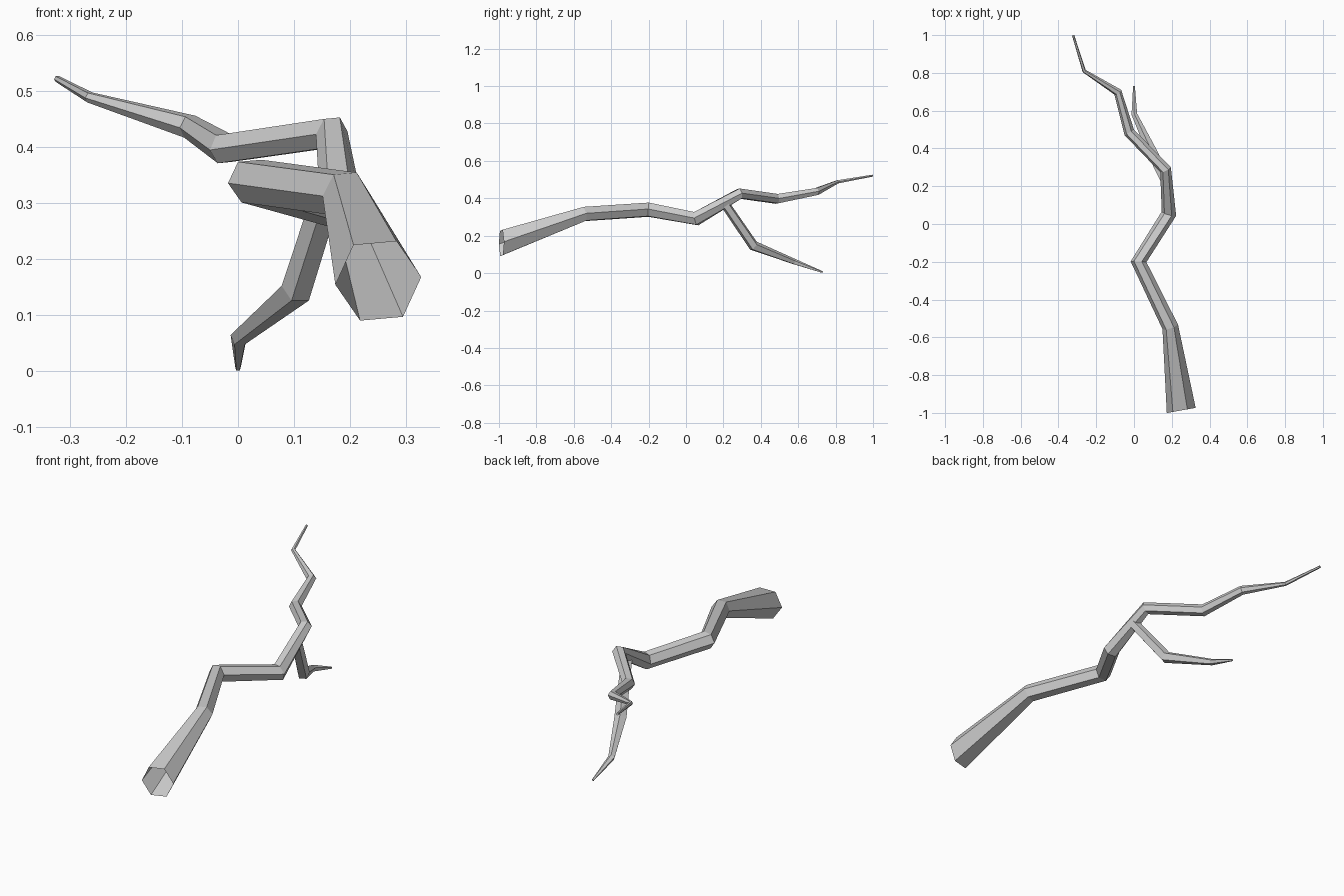
import bpy, bmesh
from math import cos, sin, radians, pi
from mathutils import Vector

if "Cube" in bpy.data.objects:
    bpy.data.objects.remove(bpy.data.objects["Cube"])


def limb(name, rings, sides, turn, first_normal=None, open_start=False):
    """Faceted tube through (x, y, z, radius) rings, mitred at each bend."""
    bm = bmesh.new()
    pts = [Vector(r[:3]) for r in rings]
    dirs = [(b - a).normalized() for a, b in zip(pts, pts[1:])]
    loops = []
    for i, p in enumerate(pts):
        n = (dirs[max(i - 1, 0)] + dirs[min(i, len(dirs) - 1)]).normalized()
        if i == 0 and first_normal:
            n = Vector(first_normal).normalized()
        side = n.cross(Vector((0, 0, 1))).normalized()
        up = side.cross(n)
        loop = []
        for k in range(sides):
            a = radians(turn) + 2 * pi * k / sides
            loop.append(bm.verts.new(p + rings[i][3] * (cos(a) * side + sin(a) * up)))
        loops.append(loop)
    for a, b in zip(loops, loops[1:]):
        for k in range(sides):
            j = (k + 1) % sides
            bm.faces.new((a[k], a[j], b[j], b[k]))
    bm.faces.new(loops[-1])
    if not open_start:
        bm.faces.new(loops[0][::-1])
    bmesh.ops.recalc_face_normals(bm, faces=bm.faces)
    me = bpy.data.meshes.new(name)
    bm.to_mesh(me)
    bm.free()
    ob = bpy.data.objects.new(name, me)
    bpy.context.collection.objects.link(ob)
    return ob


# Main crooked branch, open at the broken thick end
limb("main_branch", [
    (0.25, -0.987, 0.161, 0.078),
    (0.192, -0.545, 0.316, 0.043),
    (0.024, -0.20, 0.339, 0.042),
    (0.185, 0.055, 0.291, 0.040),
    (0.167, 0.287, 0.425, 0.031),
    (-0.025, 0.485, 0.397, 0.029),
    (-0.086, 0.698, 0.436, 0.022),
    (-0.264, 0.81, 0.488, 0.010),
    (-0.322, 0.998, 0.521, 0.006),
], 6, 5, first_normal=(-0.18, 1, 0), open_start=True)

# Side twig dropping from the fork to the ground
limb("side_twig", [
    (0.175, 0.212, 0.365, 0.026),
    (0.105, 0.362, 0.145, 0.029),
    (0.002, 0.58, 0.06, 0.016),
    (0.0, 0.73, 0.005, 0.005),
], 5, 18)
